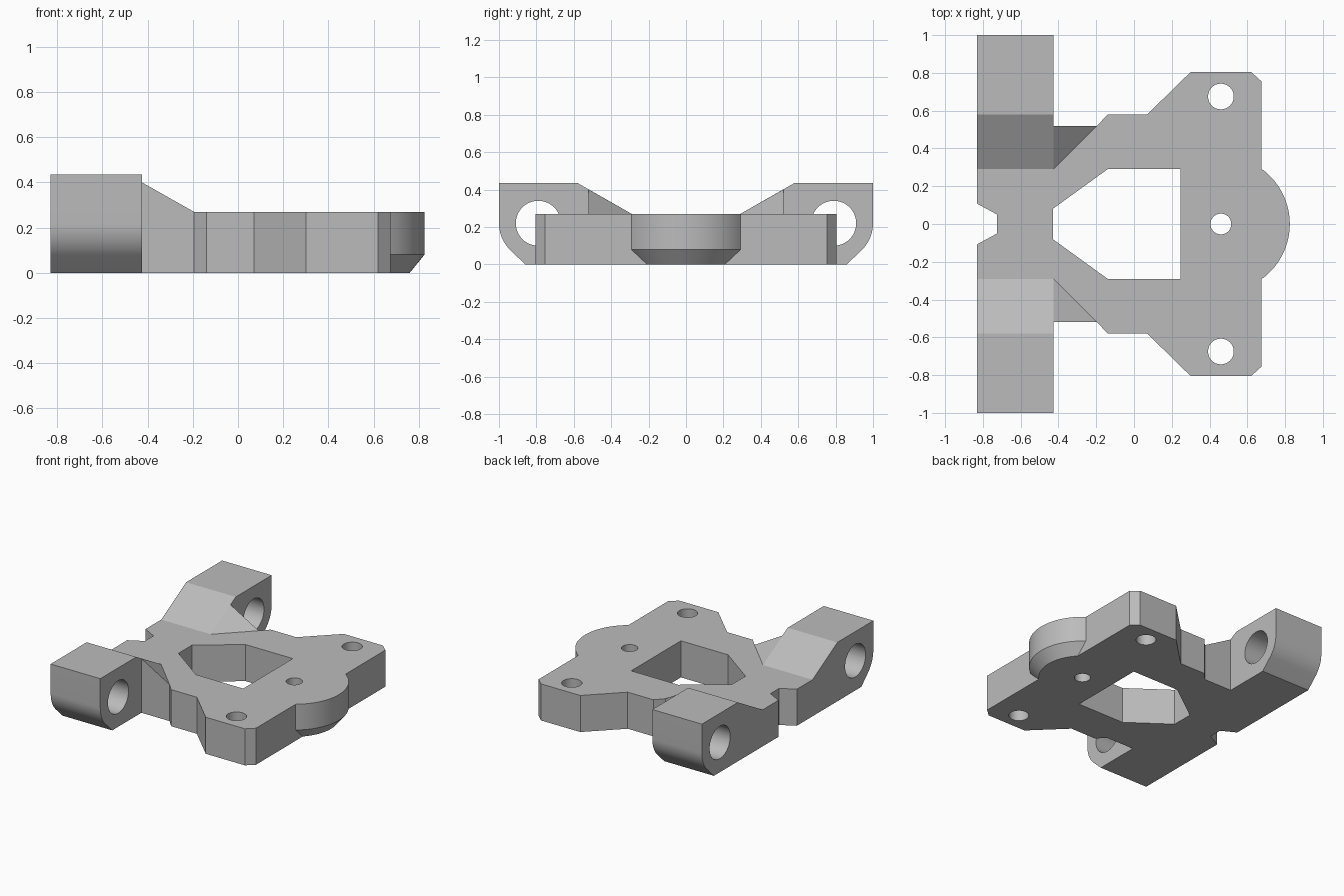
import bpy, bmesh
from math import cos, sin, pi, radians
from mathutils import Vector

if "Cube" in bpy.data.objects:
    bpy.data.objects.remove(bpy.data.objects["Cube"])

PLATE_H, ARM_H = 0.27, 0.435
ARM_X0, ARM_X1 = -0.83, -0.425

grey = bpy.data.materials.new("plain grey")
grey.use_nodes = True
grey.diffuse_color = (0.5, 0.5, 0.5, 1)
grey.node_tree.nodes["Principled BSDF"].inputs["Base Color"].default_value = (0.5, 0.5, 0.5, 1)


def loft(name, lower, upper):
    """Solid between two matching rings of points."""
    bm = bmesh.new()
    a = [bm.verts.new(p) for p in lower]
    b = [bm.verts.new(p) for p in upper]
    bm.faces.new(a)
    bm.faces.new(b)
    for i in range(len(a)):
        j = (i + 1) % len(a)
        bm.faces.new((a[i], a[j], b[j], b[i]))
    bmesh.ops.recalc_face_normals(bm, faces=bm.faces)
    mesh = bpy.data.meshes.new(name)
    bm.to_mesh(mesh)
    bm.free()
    mesh.materials.append(grey)
    obj = bpy.data.objects.new(name, mesh)
    bpy.context.collection.objects.link(obj)
    return obj


def prism_z(name, outline, z0, z1):
    return loft(name, [(x, y, z0) for x, y in outline], [(x, y, z1) for x, y in outline])


def prism_x(name, outline, x0, x1):
    return loft(name, [(x0, y, z) for y, z in outline], [(x1, y, z) for y, z in outline])


def mirrored(half):
    """Close a half outline, given from one end to the other, across its first coordinate pair's y."""
    return half + [(x, -y) for x, y in reversed(half)]


def circle(cx, cy, r, n=48):
    return [(cx + r * cos(2 * pi * i / n), cy + r * sin(2 * pi * i / n)) for i in range(n)]


def combine(target, other, operation):
    other.hide_render = True
    mod = target.modifiers.new(operation.lower(), "BOOLEAN")
    mod.operation, mod.solver, mod.object = operation, "EXACT", other
    bpy.context.view_layer.objects.active = target
    bpy.ops.object.modifier_apply(modifier=mod.name)
    bpy.data.objects.remove(other)


# Base plate
body = prism_z("mounting_bracket", mirrored([
    (-0.6, 0.52), (-0.195, 0.52), (-0.14, 0.58), (0.07, 0.58),
    (0.3, 0.805), (0.62, 0.805), (0.675, 0.755)]), 0, PLATE_H)

# Cross bar with raised, rounded ends
arc = [(0.8 + 0.2 * cos(t), 0.22 + 0.2 * sin(t))
       for t in (radians(-45 * i / 10) for i in range(11))]
half_bar = [(0.29, PLATE_H), (0.58, ARM_H), (1, ARM_H)] + arc + [(0.86, 0)]
bar_profile = half_bar + [(-y, z) for y, z in reversed(half_bar)]
combine(body, prism_x("cross_bar", bar_profile, ARM_X0, ARM_X1), "UNION")

# Sloped gussets between bar and plate
for s in (1, -1):
    low = [(ARM_X1, s * 0.29, 0.1), (-0.195, s * 0.52, 0.1), (ARM_X1, s * 0.52, 0.1)]
    top = [Vector((x, y, PLATE_H)) for x, y, z in low]
    top[2].z = 0.40
    combine(body, loft("gusset", low, top), "UNION")

# Round nose, chamfered underneath
combine(body, prism_z("nose", circle(0.465, 0, 0.36, 72), 0.08, PLATE_H), "UNION")
combine(body, loft("nose_chamfer",
                   [(x, y, 0) for x, y in circle(0.465, 0, 0.295, 72)],
                   [(x, y, 0.08) for x, y in circle(0.465, 0, 0.36, 72)]), "UNION")

# Central opening and rear notch
opening = mirrored([(-0.43, 0.08), (-0.14, 0.29), (0.245, 0.29)])
combine(body, prism_z("opening_cutter", opening, -1, 1), "DIFFERENCE")
notch = mirrored([(-0.935, 0.165), (-0.725, 0.05)])
combine(body, prism_z("notch_cutter", notch, -1, 1), "DIFFERENCE")

# Screw holes and pivot holes
for y, r in ((0.675, 0.068), (0, 0.055), (-0.675, 0.068)):
    combine(body, prism_z("screw_cutter", circle(0.46, y, r), -1, 1), "DIFFERENCE")
for s in (1, -1):
    combine(body, prism_x("pivot_cutter", circle(s * 0.79, 0.22, 0.12), -1, -0.3), "DIFFERENCE")

# Smooth curves, crisp edges
bpy.ops.object.select_all(action="DESELECT")
body.select_set(True)
bpy.context.view_layer.objects.active = body
bpy.ops.object.shade_smooth_by_angle(angle=radians(25))
